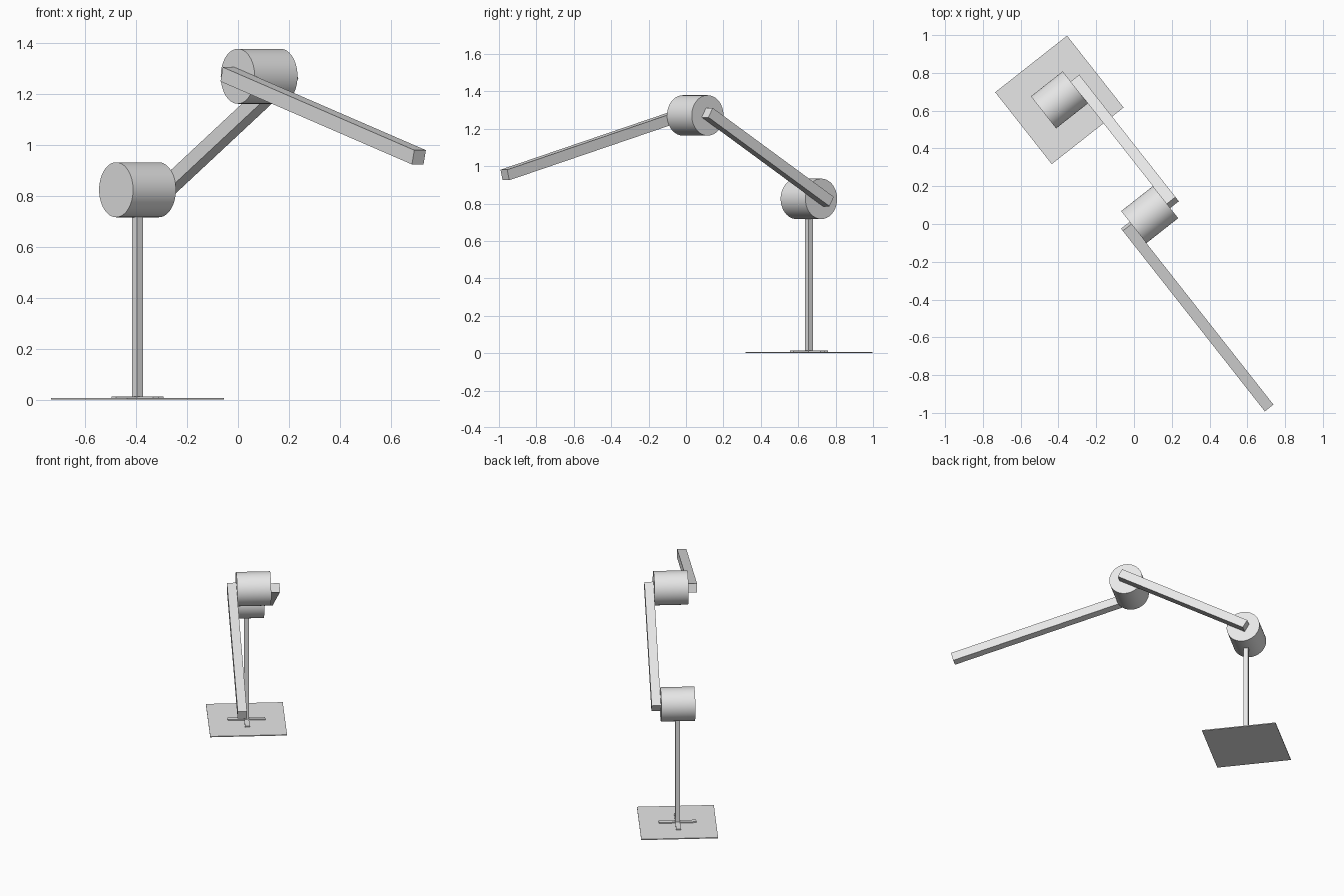
import bpy, bmesh, math
from mathutils import Matrix, Vector

if "Cube" in bpy.data.objects:
    bpy.data.objects.remove(bpy.data.objects["Cube"])

grey = bpy.data.materials.new("light_grey")
grey.diffuse_color = (0.8, 0.8, 0.8, 1)
grey.use_nodes = True
grey.node_tree.nodes["Principled BSDF"].inputs["Base Color"].default_value = grey.diffuse_color

# The whole lamp is laid out along its own x axis, then turned and placed
PLACE = Matrix.Translation((-0.395, 0.657, 0)) @ Matrix.Rotation(math.radians(-51.8), 4, 'Z')


def finish(bm, name, matrix, smooth=False):
    bmesh.ops.transform(bm, matrix=PLACE @ matrix, verts=bm.verts)
    mesh = bpy.data.meshes.new(name)
    bm.to_mesh(mesh)
    bm.free()
    mesh.materials.append(grey)
    ob = bpy.data.objects.new(name, mesh)
    bpy.context.collection.objects.link(ob)
    if smooth:
        bpy.context.view_layer.objects.active = ob
        ob.select_set(True)
        bpy.ops.object.shade_smooth_by_angle(angle=math.radians(30))
        ob.select_set(False)


def box(name, size, centre, tilt=0.0):
    bm = bmesh.new()
    bmesh.ops.create_cube(bm, size=1)
    m = Matrix.Translation(centre) @ Matrix.Rotation(tilt, 4, 'Y')
    finish(bm, name, m @ Matrix.Diagonal((*size, 1)))


def joint(name, centre):
    bm = bmesh.new()
    bmesh.ops.create_cone(bm, cap_ends=True, segments=48,
                          radius1=R, radius2=R, depth=2 * HALF)
    finish(bm, name, Matrix.Translation(centre) @ Matrix.Rotation(math.pi / 2, 4, 'X'), True)


def arm(name, start, angle, reach, side):
    # Square bar beside the joint, overhanging its pivot by half a bar width
    d = Vector((math.cos(angle), 0, math.sin(angle)))
    centre = Vector(start) + d * (reach - BAR / 2) / 2
    centre.y = side * (HALF + BAR / 2)
    box(name, (reach + BAR / 2, BAR, BAR), centre, -angle)


R, HALF, BAR = 0.108, 0.107, 0.058
LOW = (0, 0, 0.825)
HIGH = (0.773, 0, 1.271)

# Base plate with cross-shaped foot and post
box("base_plate", (0.484, 0.484, 0.006), (0, 0, 0.003))
box("foot_bar_long", (0.236, 0.03, 0.01), (0, 0, 0.008))
box("foot_bar_cross", (0.03, 0.236, 0.01), (0, 0, 0.008))
box("post", (0.03, 0.03, 0.78), (0, 0, 0.39))

# Joints
joint("lower_joint", LOW)
joint("upper_joint", HIGH)

# Arms on opposite sides of the joints
arm("lower_arm", LOW, math.radians(30), 0.893 + BAR / 2, 1)
arm("upper_arm", HIGH, math.radians(-15), 1.23, -1)
